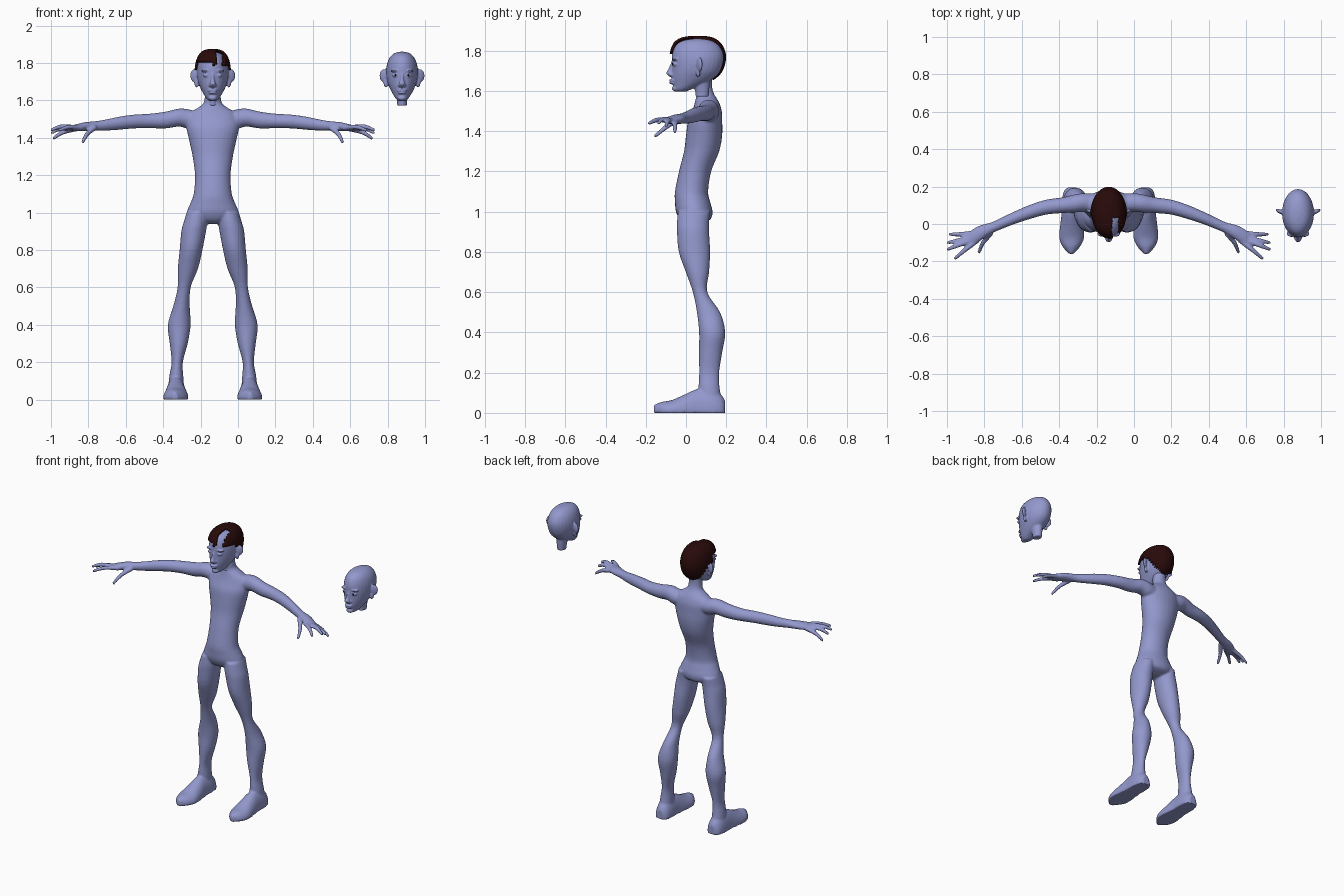
import bpy, bmesh, math
from mathutils import Vector, Matrix

X, Y, Z = Vector((1, 0, 0)), Vector((0, 1, 0)), Vector((0, 0, 1))
BODY_X, SPARE_X = -0.135, 0.877


def material(name, rgb):
    m = bpy.data.materials.new(name)
    m.diffuse_color = (*rgb, 1)
    return m


SKIN = material("lavender_skin", (0.29, 0.315, 0.61))
HAIR = material("dark_brown_hair", (0.022, 0.003, 0.003))


def resample(rows, steps):
    """Catmull-Rom interpolation of the section rows."""
    out = []
    for i in range(len(rows) - 1):
        p0, p1, p2 = rows[max(i - 1, 0)], rows[i], rows[i + 1]
        p3 = rows[min(i + 2, len(rows) - 1)]
        for s in range(steps):
            t = s / steps
            out.append([0.5 * (2 * b + (c - a) * t + (2 * a - 5 * b + 4 * c - d) * t * t
                               + (3 * b - a - 3 * c + d) * t ** 3)
                        for a, b, c, d in zip(p0, p1, p2, p3)])
    return out + [list(rows[-1])]


def loft(bm, rows, e1, e2, n=28, steps=4, floor=False):
    """Skin elliptical sections (x, y, z, r1, r2) lying in the plane e1, e2."""
    rings = []
    for x, y, z, r1, r2 in resample(rows, steps):
        ring = []
        for k in range(n):
            a = 2 * math.pi * k / n
            p = Vector((x, y, z)) + e1 * (r1 * math.cos(a)) + e2 * (r2 * math.sin(a))
            if floor:
                p.z = max(p.z, 0)
            ring.append(bm.verts.new(p))
        rings.append(ring)
    faces = [bm.faces.new((a[k], a[(k + 1) % n], b[(k + 1) % n], b[k]))
             for a, b in zip(rings, rings[1:]) for k in range(n)]
    faces += [bm.faces.new(rings[0][::-1]), bm.faces.new(rings[-1])]
    bmesh.ops.recalc_face_normals(bm, faces=faces)


def blob(bm, centre, radii, turn=0):
    m = (Matrix.Translation(centre) @ Matrix.Rotation(turn, 4, 'Z')
         @ Matrix.Diagonal((*radii, 1)))
    bmesh.ops.create_uvsphere(bm, u_segments=20, v_segments=12, radius=1, matrix=m)


def finish(name, bm, mat, x=0, voxel=0, smooth=0):
    mesh = bpy.data.meshes.new(name)
    bm.to_mesh(mesh)
    bm.free()
    mesh.materials.append(mat)
    mesh.shade_smooth()
    ob = bpy.data.objects.new(name, mesh)
    ob.location.x = x
    bpy.context.collection.objects.link(ob)
    if voxel:
        r = ob.modifiers.new("blend_parts", 'REMESH')
        r.mode, r.voxel_size, r.use_smooth_shade = 'VOXEL', voxel, True
        s = ob.modifiers.new("soften", 'SMOOTH')
        s.factor, s.iterations = 0.5, smooth
    return ob


def depth_rows(table, grow=0):
    """Turn (z, half width, front y, back y) into loft sections."""
    return [(0, (f + b) / 2, z, w + grow, (b - f) / 2 + grow) for z, w, f, b in table]


# ---- body: torso, limbs, hands and feet blended into one skin ----
TORSO = [(0.94, .05, .0, .07), (0.96, .11, -.03, .12), (1.0, .138, -.05, .132),
         (1.05, .12, -.055, .12), (1.1, .102, -.055, .11), (1.2, .095, -.035, .125),
         (1.3, .108, -.01, .165), (1.38, .125, 0, .18), (1.45, .14, .01, .18),
         (1.5, .14, .03, .178), (1.535, .12, .042, .168), (1.56, .08, .048, .155),
         (1.585, .05, .053, .14), (1.62, .043, .05, .13), (1.68, .043, .05, .13)]
LEG = [(.085, .04, 1.0, .055, .08), (.092, .035, .95, .063, .08), (.102, .035, .9, .066, .08),
       (.116, .042, .8, .061, .078), (.133, .057, .7, .054, .058), (.153, .07, .6, .035, .036),
       (.167, .112, .5, .044, .058), (.179, .13, .4, .061, .065), (.182, .122, .3, .048, .058),
       (.19, .115, .2, .030, .05), (.195, .115, .12, .038, .053), (.197, .125, .02, .045, .06)]
FOOT = [(.2, -.16, .01, .012, .03), (.2, -.12, .01, .048, .045), (.198, -.07, .01, .067, .054),
        (.197, 0, .01, .062, .085), (.197, .06, .01, .055, .11), (.196, .13, .01, .054, .11),
        (.195, .175, .01, .045, .08), (.195, .195, .01, .025, .05)]
ARM = [(.06, .11, 1.49, .05, .045), (.13, .115, 1.5, .05, .052), (.18, .11, 1.508, .048, .048),
       (.25, .1, 1.495, .042, .045), (.335, .09, 1.49, .04, .039), (.42, .065, 1.487, .038, .037),
       (.5, .035, 1.478, .034, .035), (.57, .005, 1.468, .031, .03), (.625, -.02, 1.463, .03, .026),
       (.68, -.045, 1.46, .04, .024), (.72, -.067, 1.455, .044, .02), (.755, -.085, 1.452, .035, .013)]
FINGERS = [[(.70, -.085, 1.453), (.77, -.14, 1.457), (.825, -.187, 1.438)],
           [(.73, -.085, 1.453), (.81, -.115, 1.46), (.865, -.138, 1.44)],
           [(.73, -.07, 1.452), (.81, -.09, 1.45), (.865, -.1, 1.425)],
           [(.72, -.05, 1.45), (.80, -.055, 1.43), (.855, -.055, 1.395)],
           [(.63, -.05, 1.455), (.672, -.1, 1.42), (.695, -.155, 1.375)]]

bm = bmesh.new()
loft(bm, depth_rows(TORSO), X, Y)
for side in (-1, 1):
    def flip(rows):
        return [(side * r[0], *r[1:]) for r in rows]
    loft(bm, flip(LEG), X, Y)
    loft(bm, flip(FOOT), X, Z, floor=True)
    loft(bm, flip(ARM), Y, Z)
    for path in FINGERS:
        rows = flip([(*p, r, r) for p, r in zip(path, (.015, .0125, .009))])
        run = Vector(rows[2][:3]) - Vector(rows[0][:3])
        across = run.cross(Z).normalized()
        loft(bm, rows, across, across.cross(run).normalized(), n=14)
finish("body", bm, SKIN, BODY_X, voxel=0.0065, smooth=4)

# ---- heads: skull, face features and ears ----
SKULL = [(1.597, .018, -.045, .0), (1.61, .034, -.058, .03), (1.64, .053, -.066, .10),
         (1.67, .068, -.07, .145), (1.70, .079, -.07, .17), (1.74, .085, -.07, .184),
         (1.78, .083, -.069, .186), (1.815, .073, -.058, .172), (1.838, .058, -.04, .15),
         (1.853, .038, -.008, .12), (1.86, .012, .035, .08)]
NOSE = [(0, -.062, 1.748, .007, .01), (0, -.073, 1.71, .010, .014),
        (0, -.081, 1.688, .017, .017), (0, -.07, 1.67, .012, .01)]
NECK = [(0, .08, 1.572, .026, .032), (0, .08, 1.6, .028, .035), (0, .07, 1.68, .04, .05)]


def head(name, x):
    bm = bmesh.new()
    loft(bm, depth_rows(SKULL), X, Y)
    loft(bm, NOSE, X, Y, n=16)
    loft(bm, NECK, X, Y)
    blob(bm, (0, -.05, 1.613), (.024, .02, .016))            # chin
    blob(bm, (0, -.066, 1.653), (.027, .019, .007))          # upper lip
    blob(bm, (0, -.064, 1.640), (.023, .019, .007))          # lower lip
    for s in (-1, 1):
        blob(bm, (s * .035, -.054, 1.734), (.016, .014, .010))   # eyelid
        blob(bm, (s * .036, -.052, 1.758), (.026, .017, .007))   # brow
        blob(bm, (s * .014, -.072, 1.681), (.009, .012, .008))   # nostril
        blob(bm, (s * .095, .066, 1.732), (.028, .011, .036), s * .45)   # ear
        blob(bm, (s * .086, .06, 1.695), (.014, .010, .026), s * .45)    # ear lobe
    return finish(name, bm, SKIN, x, voxel=0.0045, smooth=2)


head("head", BODY_X)
head("spare_head", SPARE_X)

# ---- pupils of the spare head ----
bm = bmesh.new()
for s in (-1, 1):
    blob(bm, (s * .035, -.0665, 1.734), (.006, .003, .006))
finish("spare_head_pupils", bm, HAIR, SPARE_X)

# ---- hair: grown skull shell trimmed along the hairline and a front parting ----
bm = bmesh.new()
CAP = [(z + max(0, z - 1.74) * .12, w, f, b) for z, w, f, b in SKULL]
loft(bm, depth_rows(CAP, .012), X, Y, n=48)


def is_hair(c):
    if c.y < .035:
        line = 1.805 if c.x < 0 else 1.785
        parting = .018 < c.x < .06 and c.z > 1.7
        return c.z > line and not parting
    return c.z > (1.765 if c.y < .09 else 1.765 - (c.y - .09) * 2.2)


bare = [f for f in bm.faces if not is_hair(f.calc_center_median())]
bmesh.ops.delete(bm, geom=bare, context='FACES')
hair = finish("hair", bm, HAIR, BODY_X)
shell = hair.modifiers.new("thickness", 'SOLIDIFY')
shell.thickness, shell.offset = 0.012, -1
